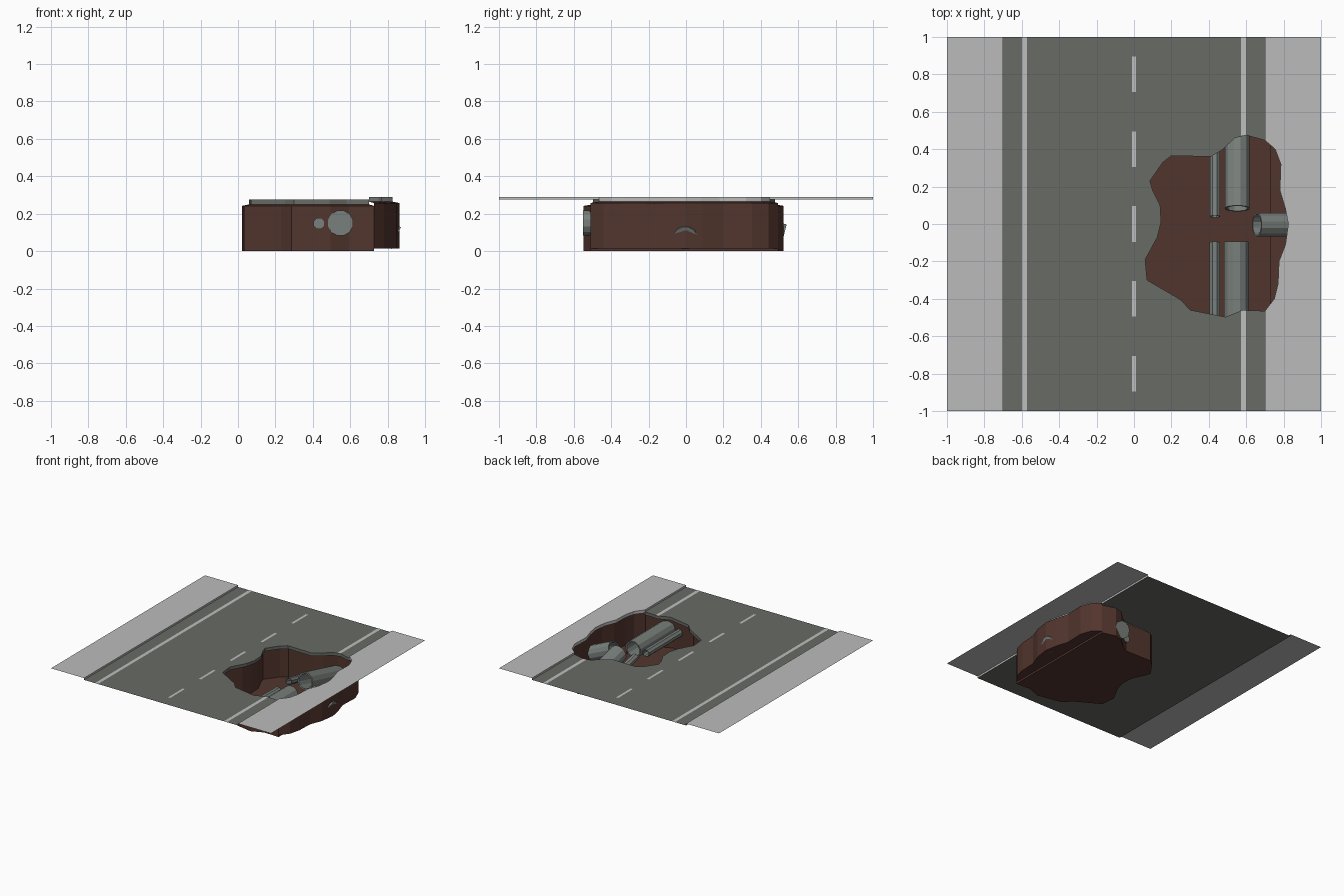
import bpy, bmesh, math
from mathutils import Vector

if "Cube" in bpy.data.objects:
    bpy.data.objects.remove(bpy.data.objects["Cube"])

ROAD_Z, WALK_Z = 0.275, 0.29


def material(name, rgb):
    m = bpy.data.materials.new(name)
    m.diffuse_color = (*rgb, 1)
    m.use_nodes = True
    m.node_tree.nodes["Principled BSDF"].inputs["Base Color"].default_value = m.diffuse_color
    return m


ASPHALT = material("asphalt", (0.14, 0.147, 0.132))
PAVING = material("paving", (0.50, 0.50, 0.50))
PAINT = material("road_paint", (0.52, 0.52, 0.52))
EARTH = material("earth", (0.085, 0.036, 0.027))
PIPE = material("pipe_metal", (0.19, 0.215, 0.20))


def build(name, verts, faces, mat):
    me = bpy.data.meshes.new(name)
    me.from_pydata([tuple(v) for v in verts], [], faces)
    me.materials.append(mat)
    ob = bpy.data.objects.new(name, me)
    bpy.context.collection.objects.link(ob)
    return ob


def sheet(name, outline, z, mat):
    return build(name, [(x, y, z) for x, y in outline], [range(len(outline))], mat)


def bands(name, rings, mat, floor=False):
    """Strips between successive open rings, optionally closed at the bottom."""
    n = len(rings[0])
    faces = [(r * n + i, (r + 1) * n + i, (r + 1) * n + i + 1, r * n + i + 1)
             for r in range(len(rings) - 1) for i in range(n - 1)]
    if floor:
        faces.append(list(range((len(rings) - 1) * n, len(rings) * n))[::-1])
    return build(name, [v for r in rings for v in r], faces, mat)


# Hole outline: road side (front to back), then pavement side (back to front)
road_edge = [(.70, -.465), (.58, -.46), (.49, -.497), (.30, -.46), (.25, -.405),
             (.07, -.30), (.06, -.19), (.125, -.07), (.145, .01), (.14, .10),
             (.10, .18), (.085, .23), (.13, .295), (.155, .33), (.20, .365), (.41, .36),
             (.47, .395), (.54, .46), (.60, .475), (.70, .447)]
walk_edge = [(.70, .447), (.755, .40), (.785, .32), (.78, .18), (.81, .08),
             (.825, 0), (.81, -.11), (.775, -.20), (.77, -.32), (.75, -.40), (.70, -.465)]

# Road and pavement surfaces
sheet("road_surface", [(-.7, -1), (.7, -1)] + road_edge + [(.7, 1), (-.7, 1)], ROAD_Z, ASPHALT)
sheet("right_pavement", [(1, -1), (1, 1), (.7, 1)] + walk_edge + [(.7, -1)], WALK_Z, PAVING)
sheet("left_pavement", [(-1, -1), (-.7, -1), (-.7, 1), (-1, 1)], WALK_Z, PAVING)


# Kerb faces
def kerb(name, x, y0, y1):
    build(name, [(x, y0, ROAD_Z), (x, y1, ROAD_Z), (x, y1, WALK_Z), (x, y0, WALK_Z)],
          [(0, 1, 2, 3)], PAVING)


kerb("left_kerb", -.7, -1, 1)
kerb("right_kerb_front", .7, -.465, -1)
kerb("right_kerb_back", .7, 1, .447)


# Broken lip and earth pit, in two halves at slightly different heights
def pit_half(name, edge, top, mat):
    drop = top - ROAD_Z
    wide = [(.44 + (x - .44) * 1.1, y * 1.1) for x, y in edge]
    at = lambda pts, z: [(x, y, z) for x, y in pts]
    bands(name + "_lip", [at(edge, top), at(edge, top - .025)], mat)
    bands(name + "_pit", [at(edge, top - .025), at(wide, .242 + drop), at(wide, drop)],
          EARTH, floor=True)


pit_half("road", road_edge, ROAD_Z, ASPHALT)
pit_half("pavement", walk_edge, WALK_Z, PAVING)
build("pit_floor_step", [(.726, -.5115, 0), (.726, .4917, 0), (.726, .4917, .015),
                         (.726, -.5115, .015)], [(3, 2, 1, 0)], EARTH)


# Painted lines
def line(name, x, w, y0, y1):
    sheet(name, [(x - w, y0), (x + w, y0), (x + w, y1), (x - w, y1)], ROAD_Z + .0008, PAINT)


line("left_edge_line", -.586, .014, -1, 1)
line("right_edge_line_front", .586, .014, -1, -.463)
line("right_edge_line_back", .586, .014, .473, 1)
for k in range(5):
    y = -.8 + k * .4
    line("centre_dash", 0, .01, y - .095, y + .095)


# Hollow pipe stubs: closed in the earth, open towards the pit
def pipe(name, outer_end, open_end, radius, sides):
    a, b = Vector(outer_end), Vector(open_end)
    d = (b - a).normalized()
    u = d.cross(Vector((0, 0, 1))).normalized()
    w = u.cross(d)
    verts = []
    for c, r in ((a, radius), (b, radius), (b, radius * .84), (a + d * .004, radius * .84)):
        for i in range(sides):
            t = (i + .5) * math.tau / sides
            verts.append(c + u * r * math.cos(t) + w * r * math.sin(t))
    faces = [(k * sides + i, k * sides + (i + 1) % sides,
              (k + 1) * sides + (i + 1) % sides, (k + 1) * sides + i)
             for k in range(3) for i in range(sides)]
    faces += [range(sides), range(3 * sides, 4 * sides)]
    ob = build(name, verts, faces, PIPE)
    bm = bmesh.new()
    bm.from_mesh(ob.data)
    bmesh.ops.recalc_face_normals(bm, faces=bm.faces)
    bm.to_mesh(ob.data)
    bm.free()


pipe("front_large_pipe", (.548, -.55, .15), (.548, -.095, .148), .069, 12)
pipe("front_small_pipe", (.432, -.545, .148), (.432, -.095, .146), .031, 8)
pipe("back_large_pipe", (.552, .522, .078), (.552, .083, .185), .069, 12)
pipe("back_small_pipe", (.432, .43, .085), (.432, .04, .17), .029, 8)
pipe("side_pipe", (.845, -.004, .07), (.657, -.004, .153), .066, 12)
